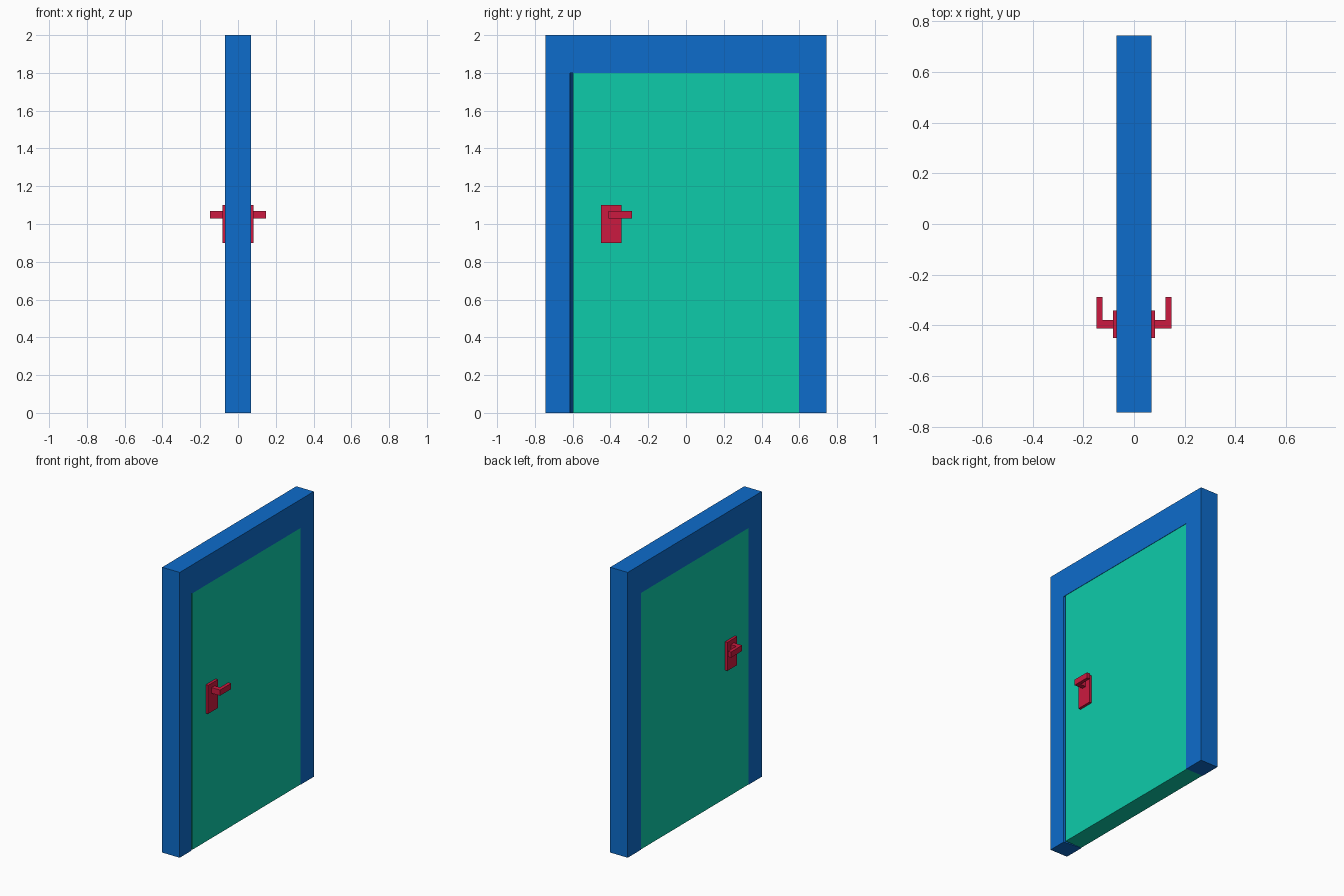
import bpy, bmesh

if "Cube" in bpy.data.objects:
    bpy.data.objects.remove(bpy.data.objects["Cube"])


def material(name, color):
    m = bpy.data.materials.new(name)
    m.diffuse_color = (*color, 1)
    m.use_nodes = True
    m.node_tree.nodes["Principled BSDF"].inputs["Base Color"].default_value = m.diffuse_color
    return m


BLUE = material("frame_blue", (0.004, 0.15, 0.6))
GREEN = material("door_green", (0.004, 0.6, 0.4))
RED = material("handle_red", (0.6, 0.01, 0.05))


def loft(name, back, front, mat):
    """Solid between two matching outlines of 3D points."""
    bm = bmesh.new()
    a = [bm.verts.new(p) for p in back]
    b = [bm.verts.new(p) for p in front]
    bm.faces.new(a)
    bm.faces.new(b)
    for i in range(len(a)):
        j = (i + 1) % len(a)
        bm.faces.new((a[i], a[j], b[j], b[i]))
    bmesh.ops.recalc_face_normals(bm, faces=bm.faces)
    mesh = bpy.data.meshes.new(name)
    bm.to_mesh(mesh)
    bm.free()
    mesh.materials.append(mat)
    ob = bpy.data.objects.new(name, mesh)
    bpy.context.collection.objects.link(ob)
    return ob


def box(name, x, y, z, mat):
    ring = [(y[0], z[0]), (y[1], z[0]), (y[1], z[1]), (y[0], z[1])]
    return loft(name, [(x[0], *p) for p in ring], [(x[1], *p) for p in ring], mat)


# Frame: two jambs and a lintel, latch jamb slightly slanted for door clearance
W, D = 0.743, 0.068


def frame_outline(x, latch):
    pts = [(-W, 0), (latch, 0), (latch, 1.8), (0.597, 1.8),
           (0.597, 0), (W, 0), (W, 2), (-W, 2)]
    return [(x, *p) for p in pts]


loft("door_frame", frame_outline(-D, -0.598), frame_outline(D, -0.614), BLUE)

# Door leaf
box("door_leaf", (-D + 0.003, D - 0.003), (-0.598, 0.597), (0, 1.8), GREEN)

# Handles: backplate and L-shaped lever on each side
for side, s in (("right", 1), ("left", -1)):
    box("handle_plate_" + side, (s * 0.064, s * 0.083), (-0.449, -0.341), (0.90, 1.10), RED)
    lever = [(0.08, -0.411), (0.148, -0.411), (0.148, -0.287),
             (0.125, -0.287), (0.125, -0.378), (0.08, -0.378)]
    loft("handle_lever_" + side, [(s * x, y, 1.03) for x, y in lever],
         [(s * x, y, 1.07) for x, y in lever], RED)
